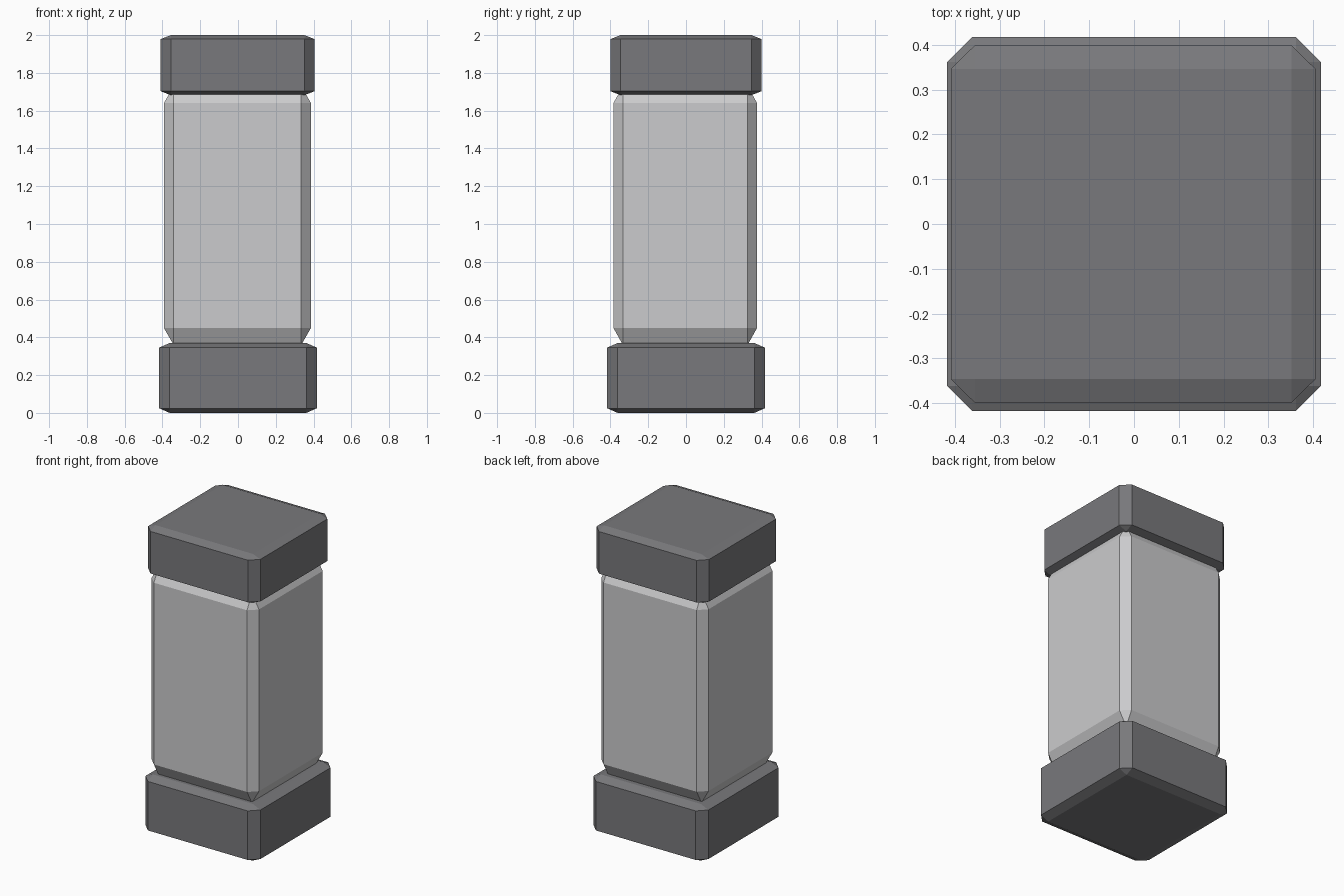
import bpy
import bmesh
from mathutils import Matrix, Vector

if "Cube" in bpy.data.objects:
    bpy.data.objects.remove(bpy.data.objects["Cube"], do_unlink=True)


def make_material(name, color):
    mat = bpy.data.materials.new(name)
    mat.use_nodes = True
    mat.diffuse_color = color
    mat.node_tree.nodes["Principled BSDF"].inputs["Base Color"].default_value = color
    return mat


def chamfered_block(name, center, size, mat, chamfer=0.132):
    """Box whose chamfers stretch in proportion to each side."""
    bm = bmesh.new()
    bmesh.ops.create_cube(bm, size=2)
    bmesh.ops.bevel(bm, geom=bm.edges[:], offset=chamfer, segments=1,
                    affect='EDGES', clamp_overlap=True)
    bmesh.ops.transform(bm, verts=bm.verts[:],
                        matrix=Matrix.Diagonal(Vector(size) / 2).to_4x4())
    mesh = bpy.data.meshes.new(name)
    bm.to_mesh(mesh)
    bm.free()
    mesh.materials.append(mat)
    obj = bpy.data.objects.new(name, mesh)
    obj.location = center
    bpy.context.collection.objects.link(obj)
    return obj


dark = make_material("dark grey", (0.19, 0.19, 0.2, 1))
light = make_material("light grey", (0.6, 0.6, 0.61, 1))

# Base, glass-like middle and cap
chamfered_block("base", (0, 0, 0.185), (0.834, 0.834, 0.37), dark)
chamfered_block("body", (-0.003, -0.004, 1.045), (0.778, 0.76, 1.372), light)
chamfered_block("cap", (-0.002, 0, 1.841), (0.814, 0.798, 0.318), dark)
